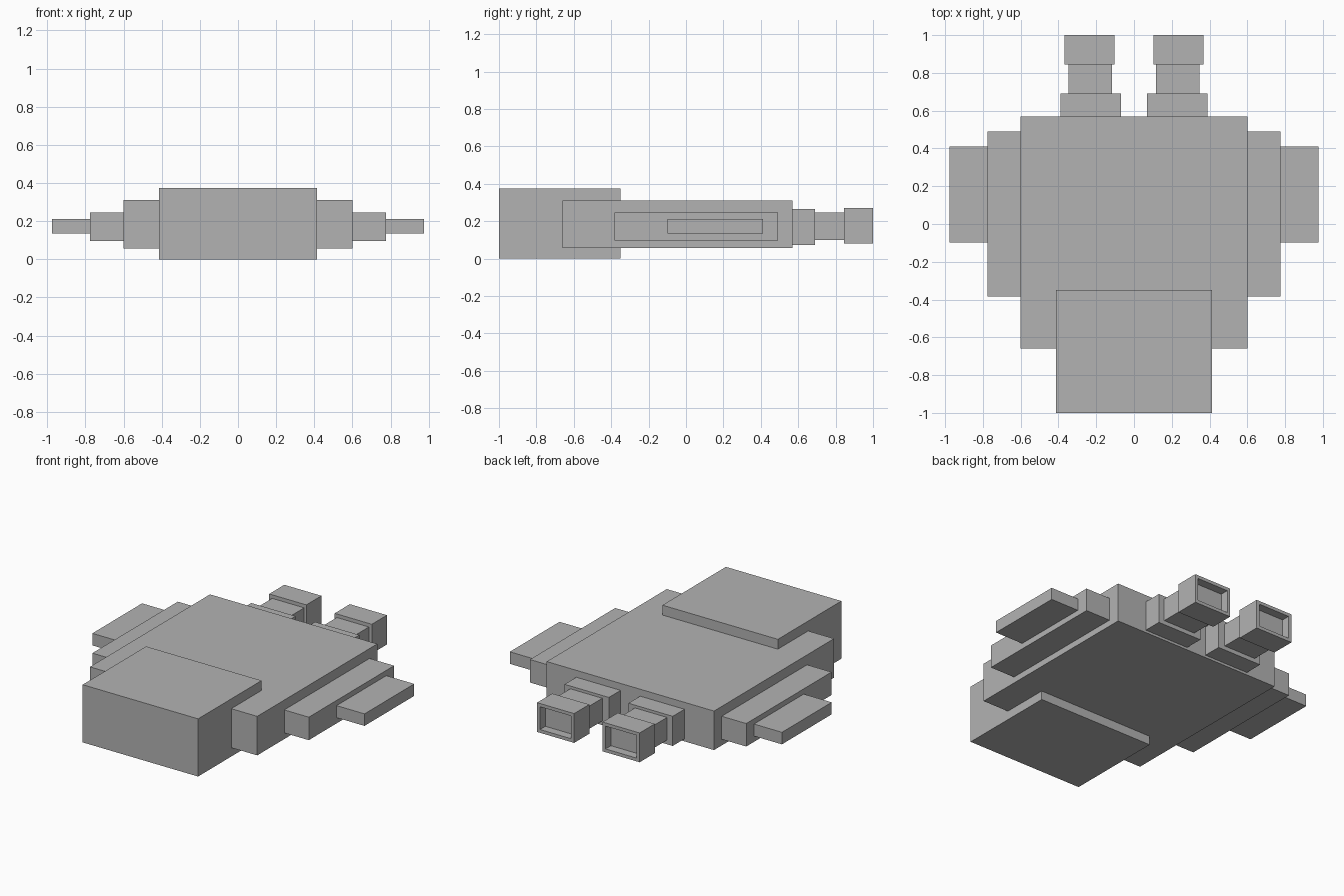
import bpy
import bmesh
from mathutils import Vector

cube = bpy.data.objects.get("Cube")
if cube:
    bpy.data.objects.remove(cube, do_unlink=True)

# Single flat grey
grey = bpy.data.materials.new("plain_grey")
grey.use_nodes = True
colour = (0.45, 0.45, 0.45, 1)
grey.diffuse_color = colour
grey.node_tree.nodes["Principled BSDF"].inputs["Base Color"].default_value = colour


def box(name, x, y, z, recess=None):
    """Box from (min, max) ranges; recess = (rim, depth) hollows the back face."""
    bm = bmesh.new()
    bmesh.ops.create_cube(bm, size=1)
    for v in bm.verts:
        v.co = Vector([r[0] if c < 0 else r[1] for c, r in zip(v.co, (x, y, z))])
    bm.normal_update()
    if recess:
        rim, depth = recess
        back = max(bm.faces, key=lambda f: f.calc_center_median().y)
        bmesh.ops.inset_region(bm, faces=[back], thickness=rim)
        floor = bmesh.ops.extrude_discrete_faces(bm, faces=[back])["faces"][0]
        bmesh.ops.translate(bm, verts=floor.verts, vec=(0, -depth, 0))
    bmesh.ops.recalc_face_normals(bm, faces=bm.faces)
    mesh = bpy.data.meshes.new(name)
    bm.to_mesh(mesh)
    bm.free()
    mesh.materials.append(grey)
    obj = bpy.data.objects.new(name, mesh)
    bpy.context.collection.objects.link(obj)
    return obj


def pair(name, x, y, z, recess=None):
    box("left_" + name, x, y, z, recess)
    box("right_" + name, (-x[1], -x[0]), y, z, recess)


# Main hull and thicker nose block
box("body", (-0.6, 0.6), (-0.66, 0.57), (0.057, 0.31))
box("nose_block", (-0.414, 0.414), (-1, -0.35), (0, 0.374))

# Stepped wings
pair("inner_wing", (0.6, 0.776), (-0.383, 0.491), (0.097, 0.246))
pair("outer_wing", (0.776, 0.976), (-0.098, 0.411), (0.134, 0.212))

# Rear thrusters with hollow nozzles
pair("thruster_mount", (0.07, 0.388), (0.57, 0.69), (0.073, 0.265))
pair("thruster_neck", (0.117, 0.347), (0.69, 0.845), (0.1, 0.247))
pair("thruster_nozzle", (0.102, 0.368), (0.845, 1), (0.08, 0.27), (0.03, 0.055))
